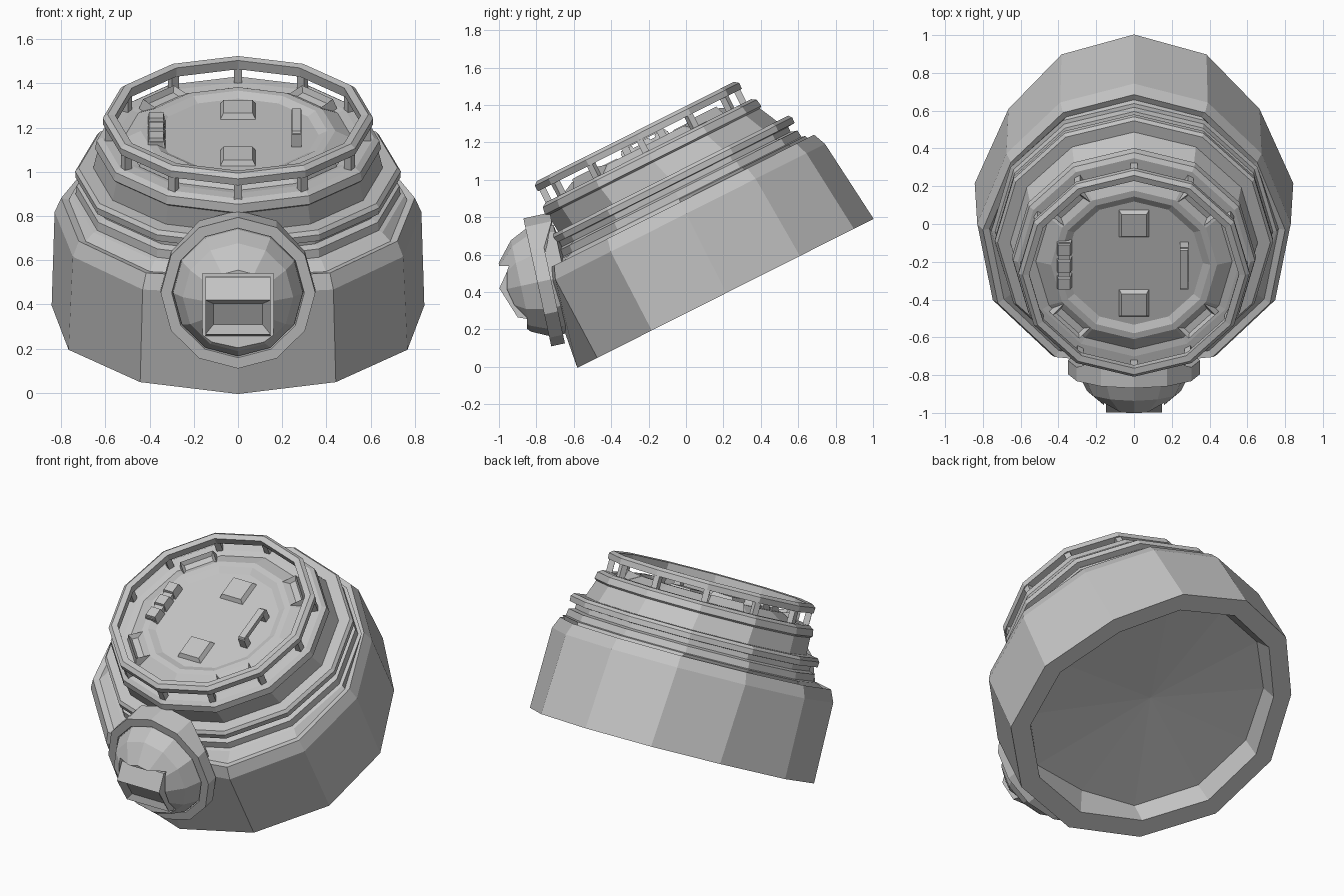
import bpy, bmesh
from math import sin, cos, pi, radians
from mathutils import Matrix, Vector

old = bpy.data.objects.get("Cube")
if old:
    bpy.data.objects.remove(old, do_unlink=True)

GREY = (0.55, 0.55, 0.55, 1)
mat = bpy.data.materials.new("plain_grey")
mat.use_nodes = True
mat.diffuse_color = GREY
mat.node_tree.nodes["Principled BSDF"].inputs["Base Color"].default_value = GREY

# Frames: the tilted hull and the gun mount on its front
HULL = Matrix.Translation((0, 0.215, 0.395)) @ Matrix.Rotation(radians(26.7), 4, 'X')
MOUNT = Matrix.Translation((0, -0.795, 0.452)) @ Matrix.Rotation(radians(102.3), 4, 'X')
SIDES = 12
SHIFT = -0.03


def finish(name, bm, matrix):
    bmesh.ops.recalc_face_normals(bm, faces=bm.faces)
    mesh = bpy.data.meshes.new(name)
    bm.to_mesh(mesh)
    bm.free()
    mesh.transform(matrix)
    mesh.materials.append(mat)
    obj = bpy.data.objects.new(name, mesh)
    bpy.context.collection.objects.link(obj)
    return obj


def lathe(name, profile, matrix, closed=False, adjust=None):
    """Twelve-sided turned part; radius 0 closes the profile at the axis."""
    bm = bmesh.new()
    rows = []
    for r, w in profile:
        if r == 0:
            rows.append([bm.verts.new((0, 0, w))] * SIDES)
            continue
        ring = []
        for k in range(SIDES):
            a = 2 * pi * k / SIDES
            p = Vector((r * sin(a), -r * cos(a), w))
            ring.append(bm.verts.new(adjust(p) if adjust else p))
        rows.append(ring)
    pairs = list(zip(rows, rows[1:]))
    if closed:
        pairs.append((rows[-1], rows[0]))
    for lo, hi in pairs:
        for k in range(SIDES):
            n = (k + 1) % SIDES
            quad = dict.fromkeys((lo[k], lo[n], hi[n], hi[k]))
            bm.faces.new(list(quad))
    return finish(name, bm, matrix)


def block(name, size, place, taper=1.0, recess=0.0, matrix=HULL):
    """Box standing on its base, with tapered top and optional sunk panel."""
    bm = bmesh.new()
    bmesh.ops.create_cube(bm, size=1)
    for v in bm.verts:
        t = taper if v.co.z > 0 else 1
        v.co = Vector((v.co.x * size[0] * t, v.co.y * size[1] * t, (v.co.z + 0.5) * size[2]))
    if recess:
        top = max(bm.faces, key=lambda f: f.calc_center_median().z)
        bmesh.ops.inset_region(bm, faces=[top], thickness=0.022)
        bmesh.ops.translate(bm, verts=top.verts, vec=(0, 0, -recess))
    return finish(name, bm, matrix @ place)


def at(x, y, z):
    return Matrix.Translation((x, y, z))


# Hull: skirt (fuller at the front), stepped rings, upper wall, deck; hollow underneath
def hull_shape(p):
    if p.z < 0.1:
        p.x *= 0.975
        p.x *= 1.05 if p.y < -0.2 else (0.91 if p.y > 0.2 else 1)
        p.y *= 1.03 if p.y < 0 else 1.02
    elif p.z < 0.55:
        if abs(p.x) > 0.1 and abs(p.y) > 0.1:
            p.x *= 1.04 if p.y < 0 else 0.94
            p.y *= 1.09 if p.y < 0 else 1.0
    elif p.z > 0.7:
        p.y += SHIFT
    return p


lathe("hull", [(0, 0.15), (0.70, 0.12), (0.75, 0), (0.865, 0),
               (0.83, 0.475), (0.80, 0.545), (0.765, 0.535),
               (0.755, 0.56), (0.735, 0.565), (0.73, 0.605),
               (0.695, 0.615), (0.695, 0.645), (0.735, 0.648),
               (0.737, 0.68), (0.722, 0.698), (0.655, 0.698),
               (0.635, 0.80), (0.647, 0.81), (0.64, 0.85),
               (0.615, 0.866), (0.56, 0.866), (0.52, 0.86),
               (0.44, 0.90), (0.405, 0.90), (0.365, 0.88), (0, 0.88)],
      HULL, adjust=hull_shape)

# Guard rail and its posts
RAIL = HULL @ at(0, -0.045, 0)
lathe("guard_rail", [(0.61, 0.938), (0.612, 0.972), (0.59, 0.99),
                     (0.555, 0.985), (0.56, 0.938)], RAIL, closed=True)
for k in range(SIDES):
    block("rail_post", (0.036, 0.036, 0.11),
          Matrix.Rotation(2 * pi * k / SIDES, 4, 'Z') @ at(0, 0.583, 0.845), matrix=RAIL)

# Sunk vision blocks on the rim diagonals, leaning toward the deck
for k in range(4):
    turn = Matrix.Rotation(pi / 4 + k * pi / 2, 4, 'Z')
    lean = Matrix.Rotation(radians(10), 4, 'X')
    block("vision_block", (0.22, 0.13, 0.05),
          at(0, SHIFT, 0) @ turn @ at(0, 0.46, 0.855) @ lean, taper=0.9, recess=0.025)

# Deck fittings: pads, hinge and grab handle
for y in (0.205, -0.265):
    block("deck_pad", (0.165, 0.165, 0.03), at(0, y, 0.875), taper=0.8)
for i in (-1, 0, 1):
    block("hinge_knuckle", (0.085, 0.085, 0.055), at(-0.37, SHIFT + i * 0.1, 0.875), taper=0.75)
block("hinge_pin", (0.06, 0.28, 0.04), at(-0.37, SHIFT, 0.875))
for s in (-1, 1):
    block("handle_leg", (0.045, 0.04, 0.075), at(0.265, SHIFT + s * 0.105, 0.87))
block("handle_grip", (0.045, 0.25, 0.025), at(0.265, SHIFT, 0.932), taper=0.9)


# Mount collar: short, reaching further back at its top to meet the hull
def collar_shape(p):
    if p.z < -0.05 and p.y > 0.25:
        p.z -= 0.07
    return p


lathe("mount_collar", [(0.35, -0.075), (0.35, 0), (0.30, 0), (0.285, -0.075)],
      MOUNT, closed=True, adjust=collar_shape)

# Faceted ball with a front opening
ball = lathe("mount_ball", [(0, -0.2), (0.28, -0.15), (0.30, -0.08), (0.293, 0),
                            (0.25, 0.09), (0.145, 0.18), (0, 0.185)], MOUNT)
cutter = block("opening_cutter", (0.32, 0.3, 0.35), at(0, -1.0, 0.19), matrix=Matrix())
cutter.hide_render = True
cutter.hide_set(True)
cut = ball.modifiers.new("opening", 'BOOLEAN')
cut.operation = 'DIFFERENCE'
cut.object = cutter
cut.solver = 'EXACT'

# Gun housing: side profile extruded across, with a sunk slot in the sloping face
bm = bmesh.new()
outline = [(-0.75, 0.53), (-0.95, 0.525), (-0.998, 0.42), (-0.90, 0.265), (-0.75, 0.24)]
sides = [[bm.verts.new((x, y, z)) for y, z in outline] for x in (-0.147, 0.147)]
for s in sides:
    bm.faces.new(s)
slope = None
for i in range(len(outline)):
    j = (i + 1) % len(outline)
    f = bm.faces.new((sides[0][i], sides[0][j], sides[1][j], sides[1][i]))
    if i == 2:
        slope = f
bmesh.ops.recalc_face_normals(bm, faces=bm.faces)
bmesh.ops.inset_region(bm, faces=[slope], thickness=0.05)
bmesh.ops.translate(bm, verts=slope.verts, vec=slope.normal * -0.025)
finish("gun_housing", bm, Matrix())
